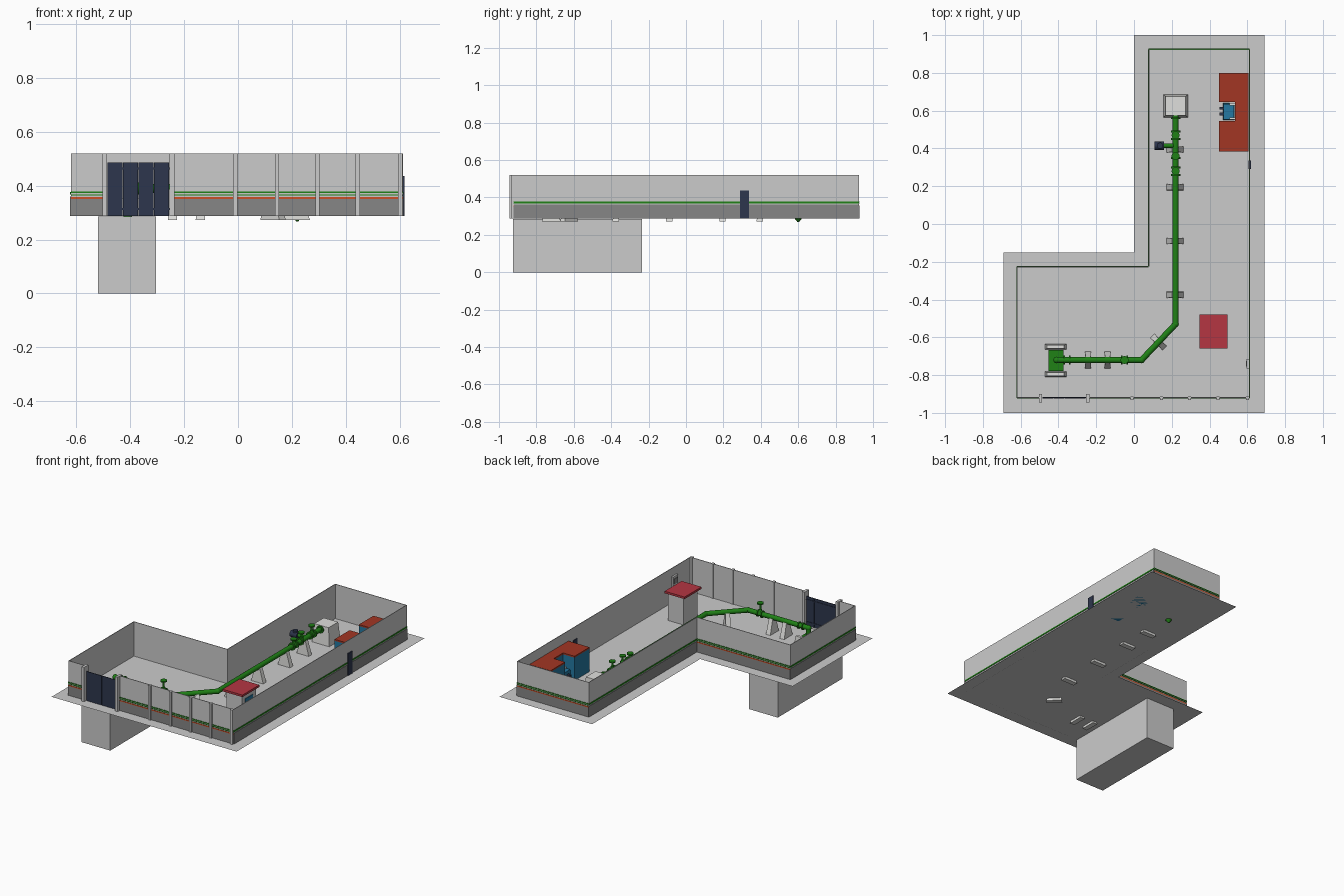
import bpy, bmesh, math
from mathutils import Vector

cube = bpy.data.objects.get("Cube")
if cube:
    bpy.data.objects.remove(cube, do_unlink=True)


def material(name, *rgb):
    m = bpy.data.materials.new(name)
    m.use_nodes = True
    m.diffuse_color = (*rgb, 1)
    m.node_tree.nodes["Principled BSDF"].inputs["Base Color"].default_value = (*rgb, 1)
    return m


GREY = material("light grey", 0.6, 0.6, 0.6)
DARK = material("dark grey", 0.24, 0.24, 0.24)
WHITE = material("concrete white", 0.74, 0.74, 0.72)
NAVY = material("navy", 0.027, 0.037, 0.075)
GREEN = material("pipe green", 0.014, 0.22, 0.008)
CRIMSON = material("crimson", 0.46, 0.037, 0.055)
RUST = material("rust red", 0.36, 0.037, 0.017)
BLUE = material("blue", 0.018, 0.19, 0.36)
ORANGE = material("orange stripe", 0.6, 0.08, 0.02)

FLOOR = 0.288
TOP = 0.52
PIPE_Z = 0.39


def finish(name, bm, mat):
    bmesh.ops.recalc_face_normals(bm, faces=bm.faces)
    me = bpy.data.meshes.new(name)
    bm.to_mesh(me)
    bm.free()
    me.materials.append(mat)
    ob = bpy.data.objects.new(name, me)
    bpy.context.collection.objects.link(ob)
    return ob


def box(name, x, y, z, mat, taper=(1, 1)):
    """Box from x, y, z ranges; taper scales the top face."""
    bm = bmesh.new()
    bmesh.ops.create_cube(bm, size=1)
    mid = Vector([(r[0] + r[1]) / 2 for r in (x, y, z)])
    for v in bm.verts:
        if v.co.z > 0:
            v.co.x *= taper[0]
            v.co.y *= taper[1]
        v.co = mid + Vector([c * (r[1] - r[0]) for c, r in zip(v.co, (x, y, z))])
    return finish(name, bm, mat)


def prism(name, outline, z, mat, height=0):
    bm = bmesh.new()
    face = bm.faces.new([bm.verts.new((px, py, z)) for px, py in outline])
    if height:
        new = bmesh.ops.extrude_face_region(bm, geom=[face])["geom"]
        bmesh.ops.translate(bm, vec=(0, 0, height),
                            verts=[g for g in new if isinstance(g, bmesh.types.BMVert)])
    return finish(name, bm, mat)


def rod(name, a, b, r, mat, r2=None):
    """Cylinder or cone between two points."""
    a, b = Vector(a), Vector(b)
    bm = bmesh.new()
    bmesh.ops.create_cone(bm, cap_ends=True, segments=16, radius1=r,
                          radius2=r if r2 is None else r2, depth=(b - a).length)
    turn = Vector((0, 0, 1)).rotation_difference(b - a).to_matrix()
    for v in bm.verts:
        v.co = turn @ v.co + (a + b) / 2
    for f in bm.faces:
        f.smooth = len(f.verts) == 4
    ob = finish(name, bm, mat)
    for e in ob.data.edges:
        e.use_edge_sharp = False
    return ob


# Ground sheet and the chamber below it
prism("ground", [(-0.69, -1), (0.69, -1), (0.69, 1), (0, 1), (0, -0.15), (-0.69, -0.15)],
      FLOOR, GREY)
box("underground_chamber", (-0.52, -0.305), (-0.925, -0.235), (0, FLOOR - 0.002), GREY)

# Perimeter walls, with painted bands on the outside
corners = [(-0.245, -0.92), (0.612, -0.92), (0.612, 0.925), (0.077, 0.925),
           (0.077, -0.225), (-0.62, -0.225), (-0.62, -0.92), (-0.495, -0.92)]
END_BANDS = [(FLOOR, 0.351, DARK), (0.351, 0.358, ORANGE), (0.364, 0.368, GREEN),
             (0.373, 0.378, GREEN)]
SIDE_BANDS = [(FLOOR, 0.361, DARK), (0.368, 0.377, GREEN)]


def wall_strip(name, a, b, inner, outer, z, mat):
    a, b = Vector(a), Vector(b)
    d = (b - a).normalized()
    n = Vector((d.y, -d.x))
    pts = [a + n * inner, b + n * inner, b + n * outer, a + n * outer]
    prism(name, [(p.x, p.y) for p in pts], z[0], mat, z[1] - z[0])


for a, b in zip(corners, corners[1:]):
    wall_strip("wall", a, b, -0.004, 0, (FLOOR, TOP), GREY)
    for low, high, mat in (END_BANDS if a[1] == b[1] else SIDE_BANDS):
        wall_strip("wall_band", a, b, 0, 0.003, (low, high), mat)

# Front pillars, gate posts and gate
for x in (-0.01, 0.145, 0.295, 0.445, 0.602):
    box("front_pillar", (x - 0.008, x + 0.008), (-0.932, -0.912), (FLOOR, TOP), GREY)
for x in (-0.495, -0.245):
    box("gate_post", (x - 0.009, x + 0.009), (-0.945, -0.9), (FLOOR, TOP), GREY)
for i in range(4):
    x = -0.484 + i * 0.0575
    box("gate_panel", (x, x + 0.056), (-0.923, -0.919), (FLOOR, 0.486), NAVY)
for z in (0.31, 0.46):
    box("gate_rail", (-0.484, -0.255), (-0.92, -0.916), (z, z + 0.008), NAVY)

# Side door and the wall cabinet
box("side_door", (0.605, 0.619), (0.29, 0.336), (FLOOR, 0.436), NAVY)
box("wall_cabinet", (0.596, 0.608), (-0.765, -0.715), (0.4, 0.465), GREY)
box("cabinet_panel", (0.592, 0.596), (-0.755, -0.725), (0.415, 0.45), DARK)

# Guard booth
box("booth_body", (0.365, 0.48), (-0.645, -0.495), (FLOOR, 0.473), GREY)
box("booth_roof", (0.347, 0.495), (-0.66, -0.48), (0.473, 0.487), CRIMSON)
box("booth_window", (0.48, 0.483), (-0.61, -0.53), (0.39, 0.44), BLUE)

# U-shaped service building
u_shape = [(0.45, 0.385), (0.607, 0.385), (0.607, 0.8), (0.45, 0.8),
           (0.45, 0.645), (0.535, 0.645), (0.535, 0.545), (0.45, 0.545)]
prism("service_building", u_shape, FLOOR, BLUE, 0.154)
prism("service_roof", u_shape, 0.442, RUST, 0.01)
box("machine_body", (0.472, 0.533), (0.55, 0.64), (FLOOR, 0.36), BLUE, (0.9, 0.9))
for y in (0.552, 0.628):
    box("machine_trim", (0.505, 0.534), (y, y + 0.012), (FLOOR, 0.368), WHITE)
for y in (0.575, 0.605):
    box("machine_foot", (0.453, 0.475), (y, y + 0.015), (FLOOR, 0.34), NAVY)

# Main pipe
path = [(-0.41, -0.72, 0.005), (-0.41, -0.72, PIPE_Z), (0.04, -0.72, PIPE_Z),
        (0.22, -0.53, PIPE_Z), (0.22, 0.6, PIPE_Z)]
for a, b in zip(path, path[1:]):
    rod("pipe_run", a, b, 0.016, GREEN)
for p in path[1:4]:
    bm = bmesh.new()
    bmesh.ops.create_uvsphere(bm, u_segments=16, v_segments=8, radius=0.0175)
    bmesh.ops.translate(bm, verts=bm.verts, vec=p)
    for f in bm.faces:
        f.smooth = True
    finish("pipe_elbow", bm, GREEN)
rod("drain_cone", (0.22, 0.6, FLOOR), (0.22, 0.6, 0.268), 0.02, GREEN, 0.004)

# Flanges along the pipe
for y in (0.26, 0.3, 0.45, 0.49, 0.35, 0.56):
    rod("flange", (0.22, y - 0.005, PIPE_Z), (0.22, y + 0.005, PIPE_Z), 0.025, GREEN)
for x in (-0.37, -0.34, -0.065, -0.035):
    rod("flange", (x - 0.004, -0.72, PIPE_Z), (x + 0.004, -0.72, PIPE_Z), 0.023, GREEN)

# Valves with hand wheels
for x, y, top in ((0.22, 0.28, 0.435), (0.22, 0.47, 0.455), (0.22, 0.36, 0.45),
                  (-0.05, -0.72, 0.465)):
    rod("valve_body", (x, y, PIPE_Z), (x, y, PIPE_Z + 0.028), 0.018, GREEN, 0.01)
    rod("valve_stem", (x, y, PIPE_Z), (x, y, top), 0.006, GREEN)
    rod("hand_wheel", (x, y, top - 0.008), (x, y, top), 0.021, GREEN)

# Side branch with its motor
rod("branch_pipe", (0.22, 0.415, PIPE_Z), (0.155, 0.415, PIPE_Z), 0.012, GREEN)
rod("motor", (0.16, 0.415, PIPE_Z), (0.108, 0.415, PIPE_Z), 0.022, NAVY)
rod("motor_cap", (0.138, 0.415, PIPE_Z), (0.138, 0.415, PIPE_Z + 0.03), 0.016, NAVY)

# Inlet base between two concrete blocks
box("inlet_base", (-0.452, -0.372), (-0.778, -0.667), (FLOOR, 0.335), GREEN)
for y in (-0.795, -0.65):
    box("inlet_block", (-0.472, -0.358), (y - 0.015, y + 0.015), (FLOOR, 0.355),
        WHITE, (0.8, 0.6))

# Concrete pipe supports
stands = [(0.217, y, 0) for y in (-0.375, -0.09, 0.195, 0.395)]
stands += [(-0.243, -0.72, 90), (-0.14, -0.72, 90), (0.13, -0.625, -45)]
for x, y, turn in stands:
    ob = box("pipe_support", (-0.05, 0.05), (-0.017, 0.017), (0.272, 0.386), WHITE, (0.34, 0.8))
    ob.location = (x, y, 0)
    ob.rotation_euler.z = math.radians(turn)

# Outlet housing
box("outlet_housing", (0.155, 0.285), (0.565, 0.685), (FLOOR, 0.41), WHITE, (0.82, 0.85))
